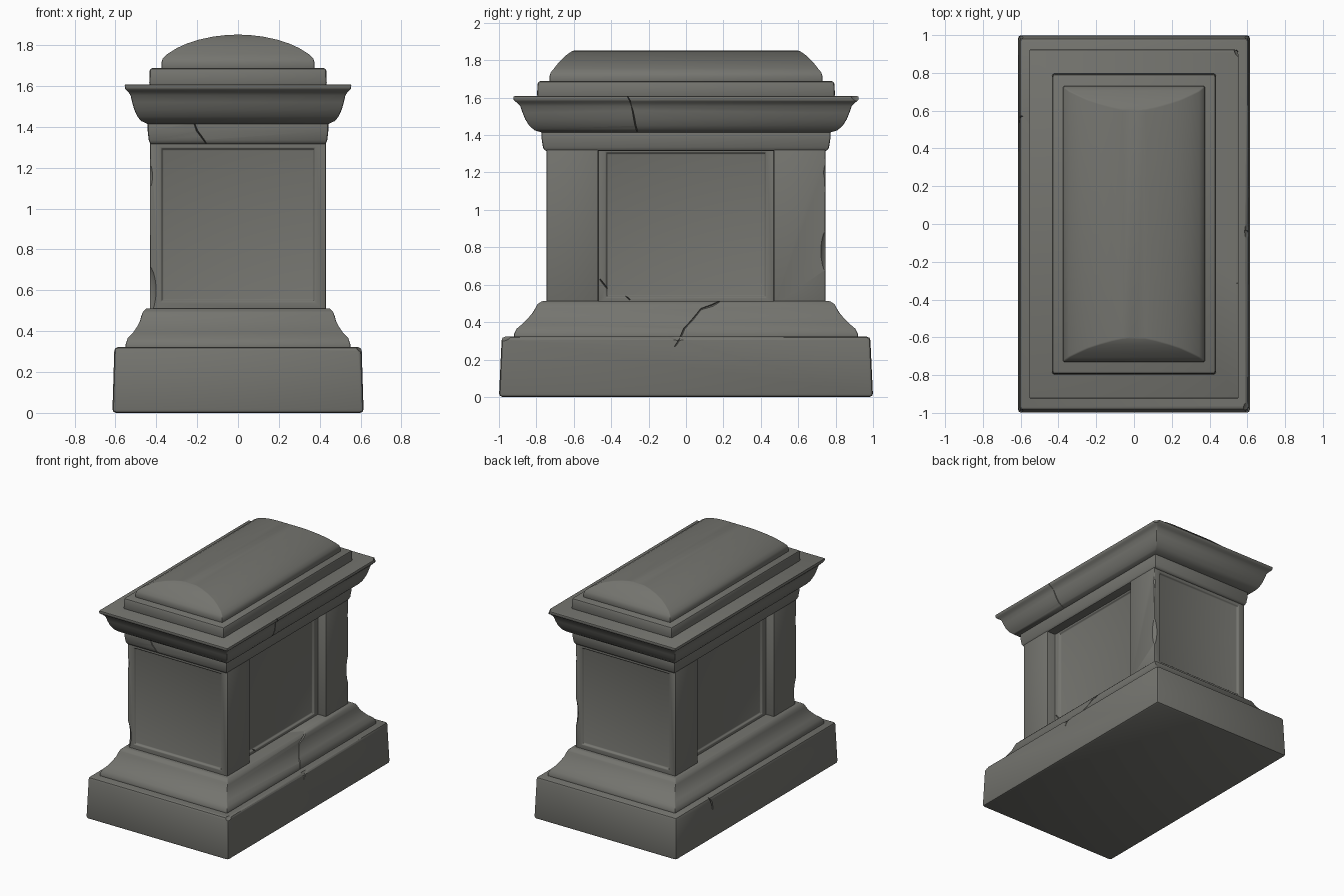
import bpy, bmesh, math
from mathutils import Vector

if "Cube" in bpy.data.objects:
    bpy.data.objects.remove(bpy.data.objects["Cube"])

stone = bpy.data.materials.new("grey stone")
stone.diffuse_color = (0.175, 0.175, 0.158, 1)
stone.use_nodes = True
stone.node_tree.nodes["Principled BSDF"].inputs["Base Color"].default_value = stone.diffuse_color


def make_object(name, bm):
    bmesh.ops.recalc_face_normals(bm, faces=bm.faces)
    me = bpy.data.meshes.new(name)
    bm.to_mesh(me)
    bm.free()
    ob = bpy.data.objects.new(name, me)
    me.materials.append(stone)
    bpy.context.collection.objects.link(ob)
    return ob


def activate(ob):
    bpy.ops.object.select_all(action='DESELECT')
    ob.select_set(True)
    bpy.context.view_layer.objects.active = ob


def soften(ob, width):
    m = ob.modifiers.new("bevel", 'BEVEL')
    m.width, m.segments, m.limit_method = width, 2, 'ANGLE'
    m.angle_limit = math.radians(28)
    activate(ob)
    bpy.ops.object.modifier_apply(modifier=m.name)


def loft(name, levels, bevel):
    """Stack of rectangles given as (half x, half y, z)."""
    bm = bmesh.new()
    rings = [[bm.verts.new((sx * x, sy * y, z)) for sx, sy in ((-1, -1), (1, -1), (1, 1), (-1, 1))]
             for x, y, z in levels]
    for a, b in zip(rings, rings[1:]):
        for i in range(4):
            j = (i + 1) % 4
            bm.faces.new((a[i], a[j], b[j], b[i]))
    bm.faces.new(rings[0][::-1])
    bm.faces.new(rings[-1])
    ob = make_object(name, bm)
    soften(ob, bevel)
    return ob


def cut(ob, cutter):
    cutter.hide_render = True
    m = ob.modifiers.new("cut", 'BOOLEAN')
    m.operation, m.solver, m.object = 'DIFFERENCE', 'EXACT', cutter
    activate(ob)
    bpy.ops.object.modifier_apply(modifier=m.name)
    bpy.data.objects.remove(cutter)


def chip(ob, centre, size):
    """Worn hollow cut by a stretched ball."""
    bm = bmesh.new()
    bmesh.ops.create_icosphere(bm, subdivisions=3, radius=1)
    bmesh.ops.scale(bm, vec=size, verts=bm.verts)
    bmesh.ops.translate(bm, vec=centre, verts=bm.verts)
    cut(ob, make_object("chip_cutter", bm))


def crack(ob, points, normal, width=0.008, depth=0.015):
    """V-shaped groove along a path on a surface facing the normal."""
    n = Vector(normal)
    pts = [Vector(p) for p in points]
    bm = bmesh.new()
    rings = []
    for i, p in enumerate(pts):
        side = (pts[min(i + 1, len(pts) - 1)] - pts[max(i - 1, 0)]).cross(n).normalized()
        w = side * width * (0.5 if i in (0, len(pts) - 1) else 1)
        rings.append([bm.verts.new(v) for v in (p - n * depth, p + n * 0.03 + w, p + n * 0.03 - w)])
    for a, b in zip(rings, rings[1:]):
        for i in range(3):
            j = (i + 1) % 3
            bm.faces.new((a[i], a[j], b[j], b[i]))
    bm.faces.new(rings[0][::-1])
    bm.faces.new(rings[-1])
    cut(ob, make_object("crack_cutter", bm))


# stepped foot of the monument
plinth = loft("plinth", [(0.615, 1.0, 0), (0.605, 0.985, 0.322)], 0.018)
base = loft("base_moulding", [
    (0.55, 0.92, 0.31), (0.55, 0.92, 0.335), (0.54, 0.905, 0.365), (0.515, 0.875, 0.39),
    (0.495, 0.845, 0.42), (0.48, 0.82, 0.45), (0.473, 0.805, 0.475), (0.465, 0.795, 0.495),
    (0.448, 0.77, 0.512)], 0.006)

# body: plan outline with deep side bays between corner pilasters
outline = [(0.43, -0.745), (0.43, -0.47), (0.36, -0.47), (0.36, 0.47), (0.43, 0.47), (0.43, 0.745)]
outline += [(-x, -y) for x, y in outline]
bm = bmesh.new()
floor = bm.faces.new([bm.verts.new((x, y, 0.49)) for x, y in outline])
ext = bmesh.ops.extrude_face_region(bm, geom=[floor])
bmesh.ops.translate(bm, vec=(0, 0, 0.86), verts=[v for v in ext["geom"] if isinstance(v, bmesh.types.BMVert)])
bmesh.ops.recalc_face_normals(bm, faces=bm.faces)
bm.normal_update()
ends = [f for f in bm.faces if abs(f.normal.y) > 0.9 and abs(f.calc_center_median().y) > 0.7]
bays = [f for f in bm.faces if abs(f.normal.x) > 0.9 and abs(f.calc_center_median().y) < 0.1]
# sunken panels
for faces, margin in ((ends, 0.077), (bays, 0.06)):
    bmesh.ops.inset_individual(bm, faces=faces, thickness=margin)
    bmesh.ops.inset_individual(bm, faces=faces, thickness=0.01, depth=-0.016)
body = make_object("body", bm)
soften(body, 0.005)

# upper mouldings and lid
frieze = loft("frieze", [(0.43, 0.755, 1.315), (0.437, 0.765, 1.335), (0.442, 0.772, 1.38),
                         (0.442, 0.772, 1.43)], 0.01)
cornice = loft("cornice", [
    (0.445, 0.775, 1.415), (0.472, 0.81, 1.425), (0.492, 0.838, 1.45), (0.508, 0.86, 1.485),
    (0.518, 0.874, 1.52), (0.526, 0.886, 1.555), (0.538, 0.902, 1.572), (0.553, 0.922, 1.585),
    (0.555, 0.924, 1.608)], 0.007)
loft("lid_step", [(0.435, 0.797, 1.60), (0.432, 0.793, 1.688)], 0.014)
loft("domed_lid", [
    (0.375, 0.73, 1.68), (0.375, 0.73, 1.715), (0.368, 0.723, 1.735), (0.345, 0.705, 1.757),
    (0.30, 0.683, 1.785), (0.25, 0.66, 1.808), (0.19, 0.64, 1.827), (0.12, 0.62, 1.842),
    (0.06, 0.607, 1.849), (0.015, 0.60, 1.851)], 0.006)

# worn corners
chip(body, (-0.455, -0.77, 0.60), (0.06, 0.06, 0.15))
chip(body, (-0.455, -0.77, 1.16), (0.045, 0.045, 0.10))
chip(body, (0.455, 0.77, 0.78), (0.055, 0.055, 0.15))
chip(body, (0.46, 0.775, 1.2), (0.05, 0.05, 0.08))
chip(plinth, (0.63, -0.04, 0.345), (0.05, 0.09, 0.05))
chip(plinth, (0.625, -1.01, 0.35), (0.06, 0.1, 0.06))
chip(cornice, (0.575, 0.945, 1.61), (0.05, 0.07, 0.04))

# cracks
crack(base, [(0.555, -0.04, 0.30), (0.54, -0.01, 0.365), (0.495, 0.04, 0.42), (0.475, 0.08, 0.47),
             (0.46, 0.14, 0.49), (0.44, 0.2, 0.52)], (1, 0, 0), 0.012)
crack(plinth, [(0.606, -0.06, 0.27), (0.606, -0.04, 0.30), (0.606, -0.02, 0.34)], (1, 0, 0), 0.012)
crack(plinth, [(-0.608, 0.54, 0.22), (-0.608, 0.55, 0.28), (-0.606, 0.58, 0.34)], (-1, 0, 0), 0.02, 0.02)
crack(cornice, [(0.555, -0.32, 1.62), (0.553, -0.30, 1.585), (0.52, -0.285, 1.53), (0.49, -0.27, 1.45),
                (0.45, -0.26, 1.41)], (1, 0, 0))
crack(frieze, [(-0.22, -0.772, 1.44), (-0.20, -0.772, 1.38), (-0.15, -0.76, 1.31)], (0, -1, 0), 0.012)
crack(body, [(0.36, -0.46, 0.63), (0.36, -0.42, 0.58), (0.36, -0.36, 0.57), (0.36, -0.30, 0.52)],
      (1, 0, 0), 0.015)

# smooth shading with crisp edges
for ob in list(bpy.context.collection.objects):
    activate(ob)
    bpy.ops.object.shade_smooth_by_angle(angle=math.radians(32))
